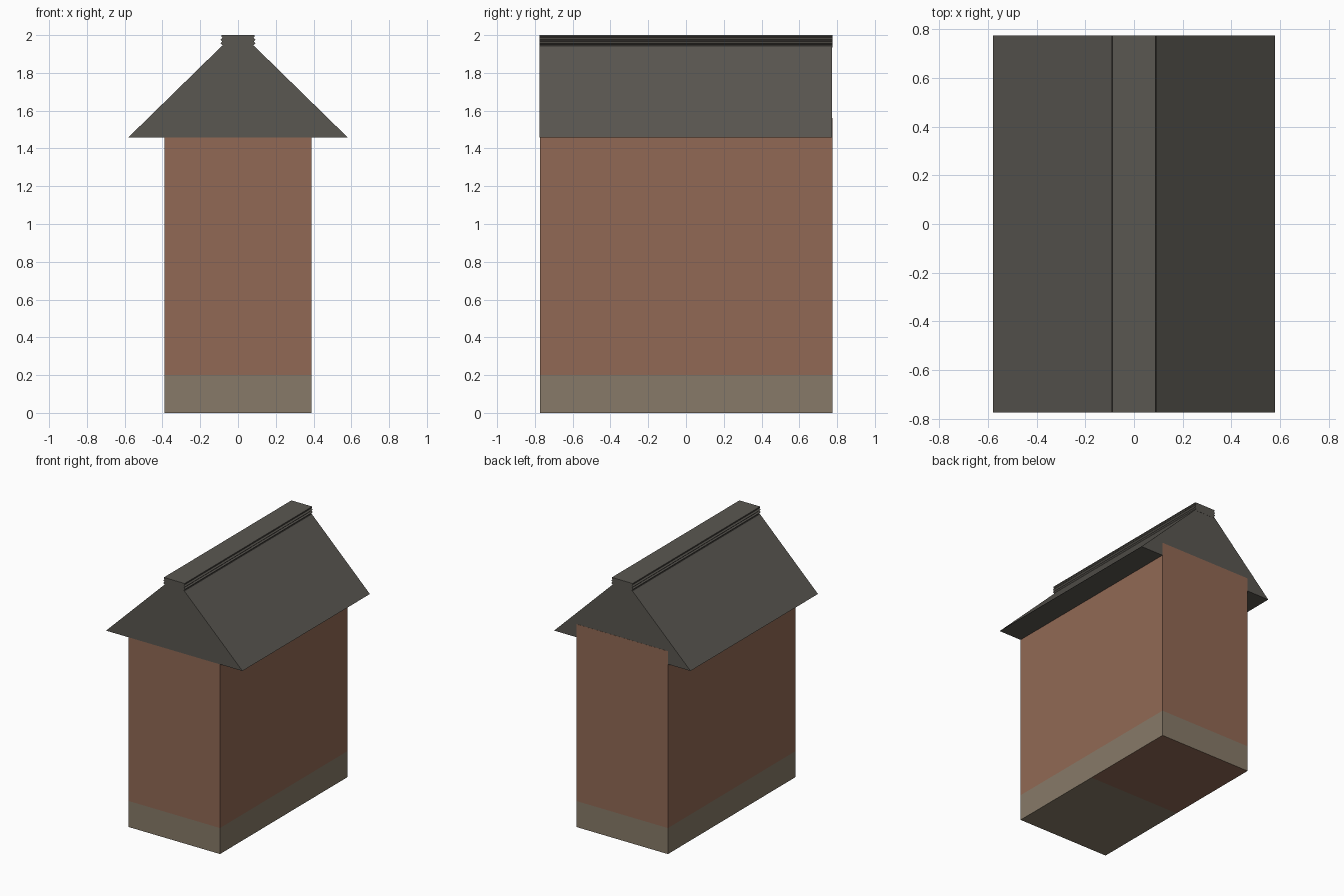
import bpy, bmesh
from mathutils import Vector

if "Cube" in bpy.data.objects:
    bpy.data.objects.remove(bpy.data.objects["Cube"])


def material(name, rgb):
    m = bpy.data.materials.new(name)
    m.diffuse_color = (*rgb, 1)
    m.use_nodes = True
    m.node_tree.nodes["Principled BSDF"].inputs["Base Color"].default_value = m.diffuse_color
    return m


BRICK = material("brick", (0.284, 0.141, 0.089))
STONE = material("stone", (0.242, 0.195, 0.138))
SLATE = material("slate", (0.102, 0.095, 0.082))


def extrude_profile(name, profile, y0, y1, mats):
    """Extrude a closed (x, z) outline from y0 to y1."""
    bm = bmesh.new()
    face = bm.faces.new([bm.verts.new((x, y0, z)) for x, z in profile])
    new = bmesh.ops.extrude_face_region(bm, geom=[face])["geom"]
    bmesh.ops.translate(bm, vec=Vector((0, y1 - y0, 0)),
                        verts=[v for v in new if isinstance(v, bmesh.types.BMVert)])
    bmesh.ops.recalc_face_normals(bm, faces=bm.faces)
    mesh = bpy.data.meshes.new(name)
    bm.to_mesh(mesh)
    bm.free()
    for m in mats:
        mesh.materials.append(m)
    obj = bpy.data.objects.new(name, mesh)
    bpy.context.collection.objects.link(obj)
    return obj


def mirrored(half):
    return half + [(-x, z) for x, z in reversed(half)]


L = 0.775   # half length
W = 0.389   # half width of walls
GAP = 0.001  # keeps the gable in front of the wall, and the wall in front at the back

# Walls, reaching a little way up into the roof, with a flush stone base band
walls = extrude_profile("walls", mirrored([(W, 0), (W, 1.56)]), -L + GAP, L, [BRICK, STONE])
bm = bmesh.new()
bm.from_mesh(walls.data)
for co, no in (((0, 0, 0.2), (0, 0, 1)), ((0, 0, 0), (0, 1, 0))):
    bmesh.ops.bisect_plane(bm, geom=bm.verts[:] + bm.edges[:] + bm.faces[:],
                           plane_co=co, plane_no=no)
for f in bm.faces:
    c = f.calc_center_median()
    brick_floor = c.z < 0.001 and c.y > 0
    f.material_index = 1 if c.z < 0.2 and not brick_floor else 0
bm.to_mesh(walls.data)
bm.free()

# Solid gable roof with overhanging eaves
extrude_profile("roof", mirrored([(0.58, 1.459), (0.086, 1.942)]), -L, L - GAP, [SLATE])

# Ridge cap with ribbed sides
ribs = [(0.083, 1.935), (0.083, 1.948), (0.093, 1.957), (0.083, 1.966),
        (0.093, 1.976), (0.083, 1.986), (0.088, 1.992), (0.088, 2.0)]
extrude_profile("ridge_cap", mirrored(ribs), -L, L, [SLATE])
